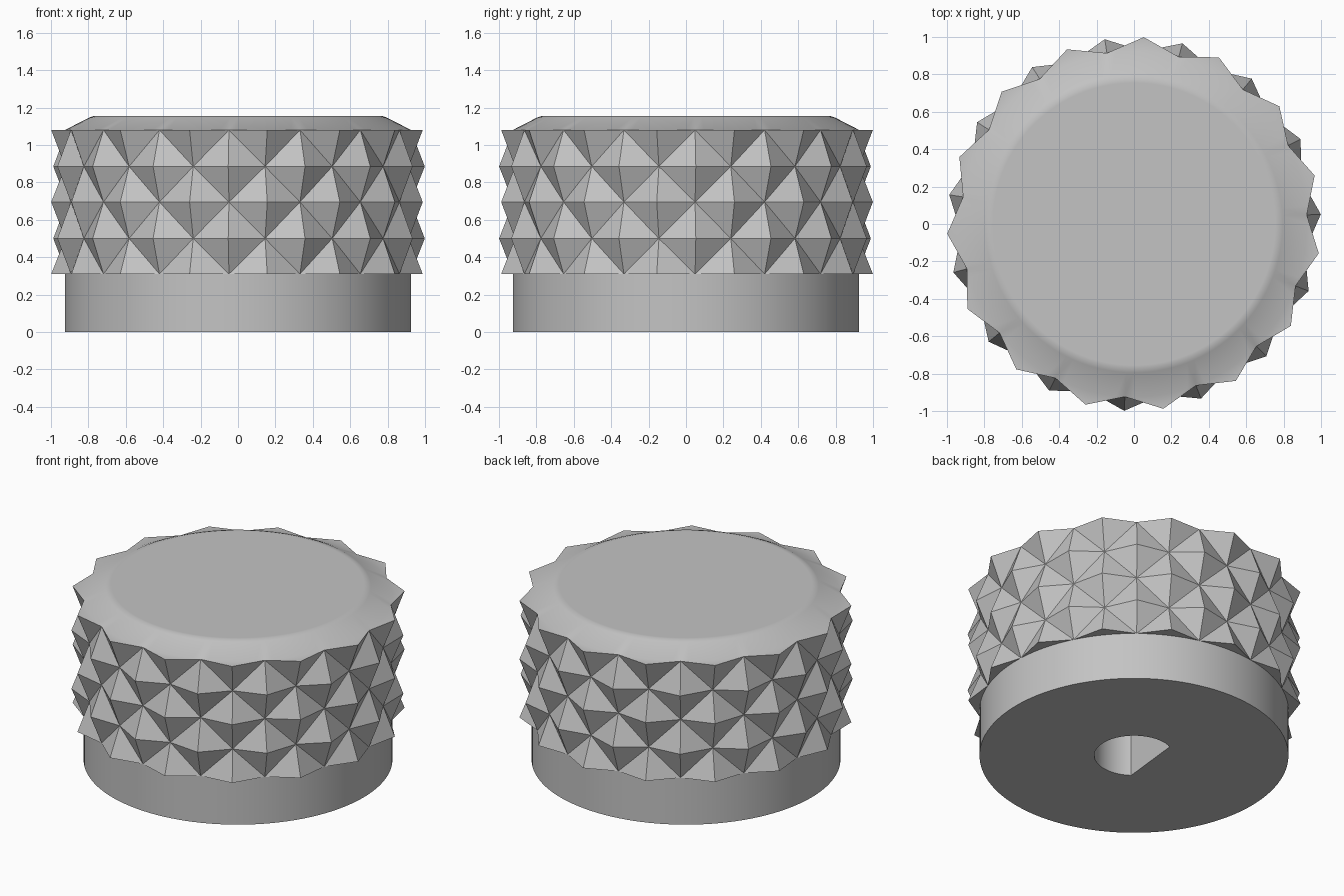
import bpy, bmesh
from math import radians, sin, cos

if "Cube" in bpy.data.objects:
    bpy.data.objects.remove(bpy.data.objects["Cube"], do_unlink=True)

SEGMENTS = 120                 # smooth body divisions
COLUMNS = 30                   # knurl columns, alternating peak and valley
STEP = SEGMENTS // COLUMNS
START = 3                      # angular offset in degrees
ROWS = [0.31, 0.50, 0.695, 0.885, 1.08]
BODY_R, PEAK_R = 0.925, 1.0
BORE_R, FLAT_ANGLE = 0.238, 174

bm = bmesh.new()


def point(radius, degrees, z):
    a = radians(degrees)
    return bm.verts.new((radius * cos(a), radius * sin(a), z))


def angle(i):
    return START + i * 360 / SEGMENTS


def ring(radius, z):
    return [point(radius, angle(i), z) for i in range(SEGMENTS)]


def bore_ring(z):
    # D-shaped outline: a circle cut by a flat at half its radius
    verts = []
    for i in range(SEGMENTS):
        facing = cos(radians(angle(i) - FLAT_ANGLE))
        r = BORE_R * 0.5 / facing if facing > 0.5 else BORE_R
        verts.append(point(r, angle(i), z))
    return verts


def bridge(a, b):
    for i in range(SEGMENTS):
        n = (i + 1) % SEGMENTS
        bm.faces.new((a[i], a[n], b[n], b[i]))


# Bore, base and plain lower collar
bore_top, bore_mouth = bore_ring(0.7), bore_ring(0)
base = ring(BODY_R, 0)
collar_top = ring(BODY_R, ROWS[0])
bm.faces.new(bore_top)
for a, b in ((bore_top, bore_mouth), (bore_mouth, base), (base, collar_top)):
    bridge(a, b)

# Chamfered cap with a softened edge
cap = [ring(r, z) for r, z in
       ((BODY_R, ROWS[-1]), (0.795, 1.147), (0.77, 1.155), (0.755, 1.155))]
for a, b in zip(cap, cap[1:]):
    bridge(a, b)
bm.faces.new(cap[-1])

# Knurl grid; end-row valleys share the body's rim vertices
rims = {0: collar_top, len(ROWS) - 1: cap[0]}
grid = []
for j, z in enumerate(ROWS):
    row = []
    for i in range(COLUMNS):
        if (i + j) % 2:
            row.append(point(PEAK_R, angle(i * STEP), z))
        elif j in rims:
            row.append(rims[j][i * STEP])
        else:
            row.append(point(BODY_R, angle(i * STEP), z))
    grid.append(row)

# Four-sided pyramids around each peak
knurl = []
for j in range(len(ROWS)):
    for i in range(COLUMNS):
        if (i + j) % 2 == 0:
            continue
        for side in (-1, 1):
            beside = grid[j][(i + side) % COLUMNS]
            for up in (-1, 1):
                if 0 <= j + up < len(ROWS):
                    knurl.append(bm.faces.new((grid[j][i], beside, grid[j + up][i])))
        # Flat tips joining the end rows to the round body
        if j in rims:
            arc = [rims[j][k % SEGMENTS] for k in range((i - 1) * STEP, (i + 1) * STEP + 1)]
            bm.faces.new([grid[j][i]] + arc)

# Smooth body, flat knurl
bmesh.ops.recalc_face_normals(bm, faces=bm.faces[:])
for f in bm.faces:
    f.smooth = True
for f in knurl:
    f.smooth = False
for e in bm.edges:
    e.smooth = e.calc_face_angle(0) < radians(30)

mesh = bpy.data.meshes.new("knurled_knob")
bm.to_mesh(mesh)
bm.free()
knob = bpy.data.objects.new("knurled_knob", mesh)
bpy.context.collection.objects.link(knob)

grey = bpy.data.materials.new("plain_grey")
grey.use_nodes = True
colour = (0.55, 0.55, 0.55, 1)
grey.diffuse_color = colour
grey.node_tree.nodes["Principled BSDF"].inputs["Base Color"].default_value = colour
mesh.materials.append(grey)
